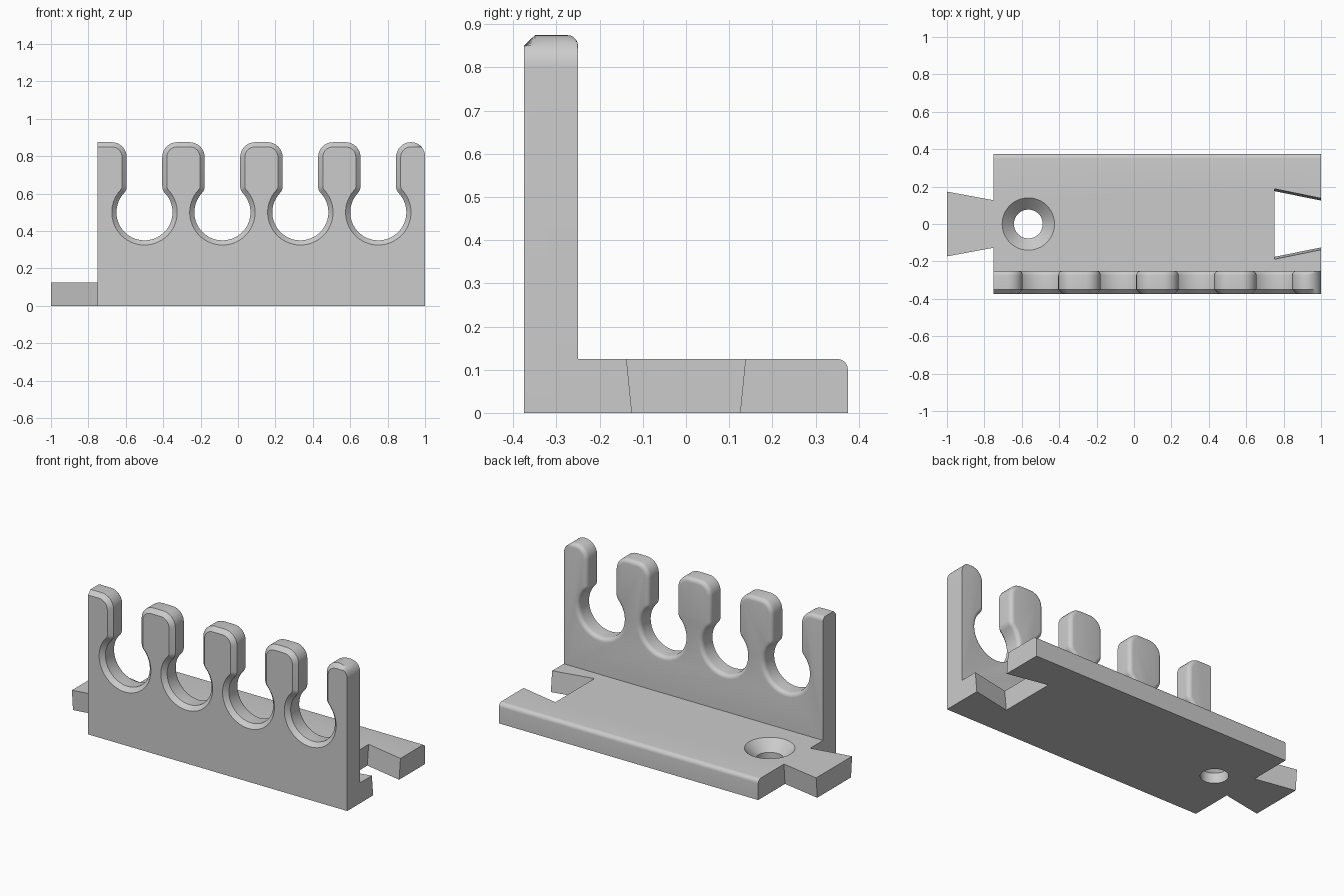
import bpy, bmesh, math

if "Cube" in bpy.data.objects:
    bpy.data.objects.remove(bpy.data.objects["Cube"])

grey = bpy.data.materials.new("light_grey")
grey.diffuse_color = (0.6, 0.6, 0.6, 1)
grey.use_nodes = True
grey.node_tree.nodes["Principled BSDF"].inputs["Base Color"].default_value = grey.diffuse_color

TOP, EDGE = 0.875, 0.025
LEFT, RIGHT = -0.75, 1.0


def arc(cx, cz, r, a0, a1, n):
    return [(cx + r * math.cos(a0 + (a1 - a0) * i / n),
             cz + r * math.sin(a0 + (a1 - a0) * i / n)) for i in range(n + 1)]


def loft(name, loops):
    """Solid skinned through loops with equal point counts, capped at both ends."""
    bm = bmesh.new()
    rings = [[bm.verts.new(p) for p in loop] for loop in loops]
    n = len(rings[0])
    for a, b in zip(rings, rings[1:]):
        for i in range(n):
            j = (i + 1) % n
            bm.faces.new((a[i], a[j], b[j], b[i]))
    bm.faces.new(rings[0])
    bm.faces.new(rings[-1][::-1])
    bmesh.ops.recalc_face_normals(bm, faces=bm.faces)
    me = bpy.data.meshes.new(name)
    bm.to_mesh(me)
    bm.free()
    ob = bpy.data.objects.new(name, me)
    bpy.context.collection.objects.link(ob)
    me.materials.append(grey)
    return ob


def combine(target, other, operation):
    m = target.modifiers.new(operation.lower(), 'BOOLEAN')
    m.operation, m.object, m.solver = operation, other, 'EXACT'
    bpy.context.view_layer.objects.active = target
    bpy.ops.object.modifier_apply(modifier=m.name)
    bpy.data.objects.remove(other)


def wall_profile(d):
    """Comb outline; d pulls the slots and the top edge inwards."""
    pts = [(LEFT, 0), (LEFT, TOP - d)]
    a = math.atan2(0.138, 0.145)
    for k in range(4):
        cx = -0.5 + k * 1.25 / 3
        side = arc(-0.175, TOP - 0.08, 0.08 - d, math.pi / 2, 0, 8)    # rounded post corner
        side += arc(-0.145, 0.638, 0.05 - d, 0, -a, 6)                 # neck fillet
        bowl = arc(0, 0.5, 0.15 + d, math.pi - a, 2 * math.pi + a, 40)  # round seat
        slot = side + bowl[1:-1] + [(-x, z) for x, z in reversed(side)]
        pts += [(cx + x, z) for x, z in slot]
    # outer corner of the last post, rounded but not chamfered
    pts += [(x, min(z, TOP - d)) for x, z in arc(0.925, 0.8, 0.075, math.pi / 2, 0, 10)[1:]]
    return pts + [(RIGHT, 0)]


# Comb wall: chamfered front edge, rounded back edge
layers = [(-0.375, EDGE), (-0.35, 0)]
for i in range(6):
    t = math.pi / 2 * i / 5
    layers.append((-0.275 + EDGE * math.sin(t), EDGE * (1 - math.cos(t))))
holder = loft("cable_holder", [[(x, y, z) for x, z in wall_profile(d)] for y, d in layers])

# Base plate with rounded back edge
section = [(-0.3, 0), (0.375, 0)] + arc(0.35, 0.1, EDGE, 0, math.pi / 2, 6) + [(-0.3, 0.125)]
base = loft("base_plate", [[(x, y, z) for y, z in section] for x in (LEFT, RIGHT)])
combine(holder, base, 'UNION')


def dovetail(name, x0, w0, x1, w1, z0, z1, slope):
    """Tapered block; widths are half widths at z = 0, growing upwards by slope."""
    return loft(name, [[(x0, -w0 - slope * z, z), (x1, -w1 - slope * z, z),
                        (x1, w1 + slope * z, z), (x0, w0 + slope * z, z)] for z in (z0, z1)])


# Joining tongue on the left, matching notch on the right
combine(holder, dovetail("tongue", -1, 0.163, -0.74, 0.115, 0, 0.125, 0.08), 'UNION')
combine(holder, dovetail("notch", 0.75, 0.176, 1.05, 0.115, -0.05, 0.2, 0.1), 'DIFFERENCE')

# Countersunk screw hole
rings = [(0.077, -0.05), (0.077, 0.0625), (0.14, 0.125), (0.14, 0.2)]
hole = loft("screw_hole", [[(-0.565 + r * math.cos(i * math.pi / 24), r * math.sin(i * math.pi / 24), z)
                            for i in range(48)] for r, z in rings])
combine(holder, hole, 'DIFFERENCE')

bpy.ops.object.select_all(action='DESELECT')
holder.select_set(True)
bpy.context.view_layer.objects.active = holder
bpy.ops.object.shade_smooth_by_angle(angle=math.radians(30))
